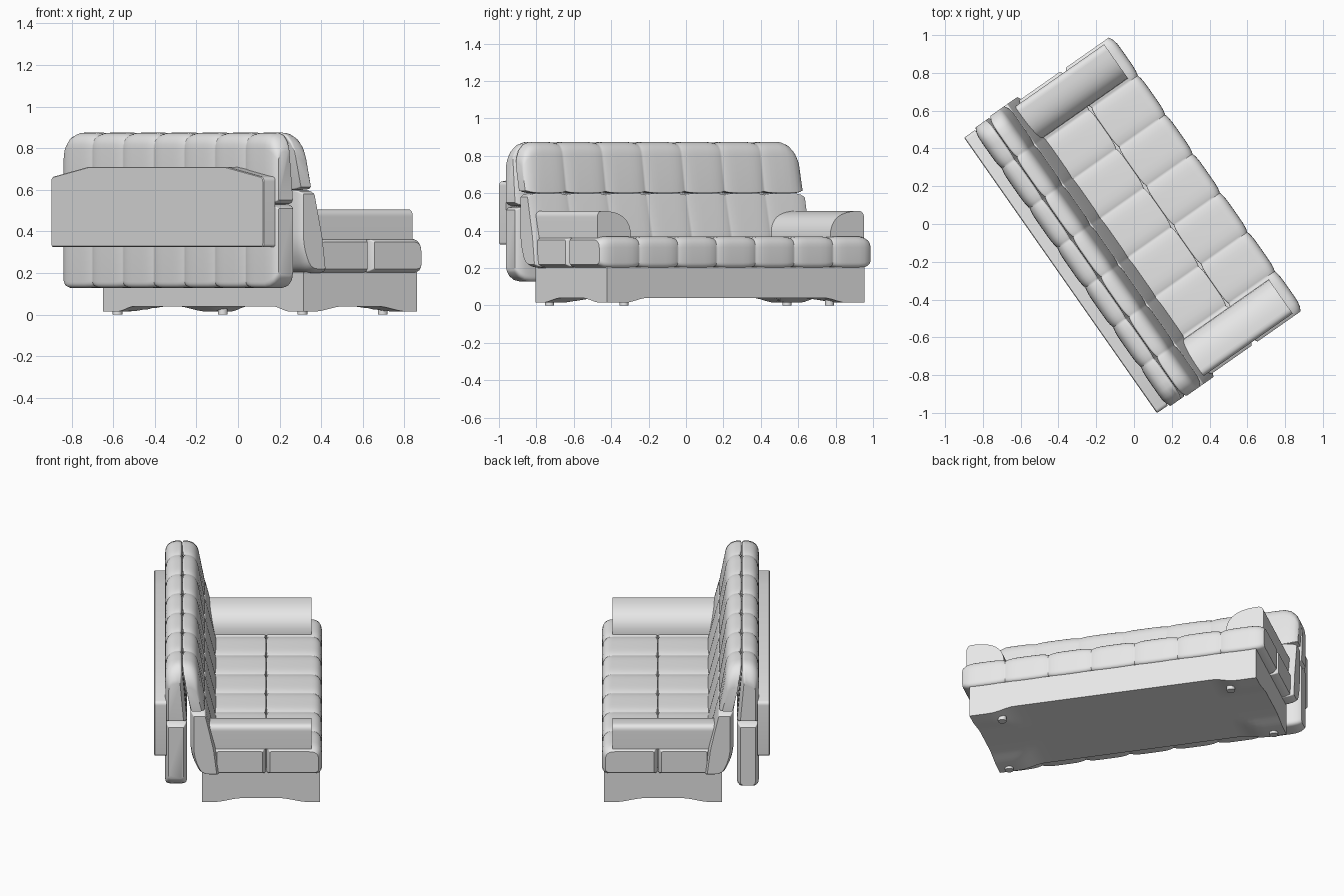
import bpy, bmesh, math
from mathutils import Vector

cube = bpy.data.objects.get("Cube")
if cube:
    bpy.data.objects.remove(cube, do_unlink=True)

TURN = math.radians(35)   # the sofa stands turned on the floor
PANELS = 7

grey = bpy.data.materials.new("grey_fabric")
grey.use_nodes = True
grey.diffuse_color = (0.8, 0.8, 0.8, 1)
grey.node_tree.nodes["Principled BSDF"].inputs["Base Color"].default_value = (0.8, 0.8, 0.8, 1)


def finish(name, bm, angle=35):
    bmesh.ops.recalc_face_normals(bm, faces=bm.faces)
    mesh = bpy.data.meshes.new(name)
    bm.to_mesh(mesh)
    bm.free()
    obj = bpy.data.objects.new(name, mesh)
    bpy.context.collection.objects.link(obj)
    mesh.materials.append(grey)
    obj.rotation_euler.z = TURN
    bpy.ops.object.select_all(action='DESELECT')
    obj.select_set(True)
    bpy.context.view_layer.objects.active = obj
    bpy.ops.object.shade_smooth_by_angle(angle=math.radians(angle))
    return obj


def rounded(corners, steps=6):
    """Polygon of (p, q, radius) corners, each softened by a curve."""
    out = []
    for i, (p, q, r) in enumerate(corners):
        c = Vector((p, q))
        if r == 0:
            out.append(c)
            continue
        before, after = Vector(corners[i - 1][:2]), Vector(corners[(i + 1) % len(corners)][:2])
        a = c + (before - c).normalized() * min(r, 0.9 * (before - c).length)
        b = c + (after - c).normalized() * min(r, 0.9 * (after - c).length)
        for k in range(steps + 1):
            t = k / steps
            out.append(a * (1 - t) ** 2 + c * 2 * t * (1 - t) + b * t * t)
    return out


def loft(name, profile, stations, axis="y", warp=None):
    """Sweep a profile along an axis; each station is (position, inset)."""
    lo = [min(p[i] for p in profile) for i in (0, 1)]
    hi = [max(p[i] for p in profile) for i in (0, 1)]
    mid = [(a + b) / 2 for a, b in zip(lo, hi)]
    half = [(b - a) / 2 for a, b in zip(lo, hi)]
    bm = bmesh.new()
    rings = []
    for pos, inset in stations:
        ring = []
        for p in profile:
            u, w = [mid[i] + (p[i] - mid[i]) * (1 - inset / half[i]) for i in (0, 1)]
            co = Vector((u, pos, w) if axis == "y" else (pos, u, w))
            if warp:
                co.z += warp(co)
            ring.append(bm.verts.new(co))
        rings.append(ring)
    n = len(profile)
    for r0, r1 in zip(rings, rings[1:]):
        for i in range(n):
            j = (i + 1) % n
            bm.faces.new((r0[i], r0[j], r1[j], r1[i]))
    bm.faces.new(rings[0])
    bm.faces.new(rings[-1])
    return finish(name, bm)


def quilted(half_len, seam=0.009, end=0.02, steps=10):
    """Stations for a row of puffed panels divided by seams."""
    width = 2 * half_len / PANELS
    out = []
    for panel in range(PANELS):
        for k in range(steps + 1):
            if k == 0 and panel > 0:
                continue
            t = (1 - math.cos(math.pi * k / steps)) / 2
            outer = (panel == 0 and t < 0.5) or (panel == PANELS - 1 and t > 0.5)
            puff = (1 - math.sin(math.pi * t)) ** 3
            out.append((-half_len + (panel + t) * width, (end if outer else seam) * puff))
    return out


def corner_drop(co):
    """Round the upper corners of the back, and the lower ones at one end."""
    def arc(start, r):
        d = min(max(abs(co.y) - start, 0), r)
        return r - math.sqrt(r * r - d * d)
    top = min(max((co.z - 0.6) / 0.27, 0), 1)
    low = min(max((0.4 - co.z) / 0.27, 0), 1) if co.y < 0 and co.x < -0.28 else 0
    return arc(0.8, 0.105) * -top + arc(0.8, 0.105) * low * 0.6


# Seat cushions, split lengthwise by a seam
seat = quilted(0.885)
loft("seat_rear", rounded([(-0.14, 0.37, 0.01), (-0.14, 0.2, 0.01),
                           (0.16, 0.2, 0.008), (0.16, 0.37, 0.008)]), seat)
loft("seat_front", rounded([(0.16, 0.37, 0.008), (0.16, 0.2, 0.008),
                            (0.476, 0.2, 0.03), (0.476, 0.37, 0.06)]), seat)

# Sloping front of the back, curling under the seat
back = quilted(0.905)
loft("back_upper", rounded([(-0.316, 0.875, 0.015), (-0.27, 0.6, 0.008),
                            (-0.185, 0.6, 0.008), (-0.235, 0.875, 0.07)]), back, warp=corner_drop)
loft("back_lower", rounded([(-0.27, 0.6, 0.008), (-0.27, 0.32, 0.07), (-0.21, 0.2, 0.05),
                            (-0.1, 0.2, 0.01), (-0.125, 0.37, 0.02), (-0.185, 0.6, 0.008)]), back)

# Upright rear cushions
rear = quilted(0.9)
loft("rear_upper", rounded([(-0.413, 0.875, 0.08), (-0.413, 0.53, 0.008),
                            (-0.288, 0.53, 0.008), (-0.318, 0.875, 0.015)]), rear, warp=corner_drop)
loft("rear_lower", rounded([(-0.413, 0.53, 0.008), (-0.413, 0.127, 0.03),
                            (-0.288, 0.127, 0.03), (-0.288, 0.53, 0.008)]), rear, warp=corner_drop)

# Board on the rear with clipped upper corners
board = rounded([(-0.89, 0.325, 0.015), (0.89, 0.325, 0.015), (0.89, 0.66, 0.02),
                 (0.58, 0.71, 0), (-0.58, 0.71, 0), (-0.89, 0.66, 0.02)])
loft("rear_board", board, [(-0.475, 0.004), (-0.471, 0), (-0.405, 0)], axis="x")

# Bolster arms with a long curve on the inner side
for side, label in ((1, "left"), (-1, "right")):
    arm = rounded([(side * 0.65, 0.36, 0), (side * 0.655, 0.505, 0.18),
                   (side * 0.87, 0.505, 0.035), (side * 0.87, 0.36, 0)], 10)
    loft(label + "_arm", arm, [(-0.16, 0), (0.416, 0)], axis="x")


# Plinth, raised underneath except at its corners
def rise(value, flat, end):
    t = min(max((end - abs(value)) / (end - flat), 0), 1)
    return t * t * (3 - 2 * t)


bm = bmesh.new()
bmesh.ops.create_grid(bm, x_segments=24, y_segments=48, size=1)
for v in bm.verts:
    x, y = 0.13 + v.co.x * 0.333, v.co.y * 0.84
    v.co = (x, y, 0.015 + 0.025 * max(rise(x - 0.13, 0.1, 0.27), rise(y, 0.58, 0.72)))
top = bmesh.ops.extrude_face_region(bm, geom=bm.faces[:])["geom"]
for v in top:
    if isinstance(v, bmesh.types.BMVert):
        v.co.z = 0.205
finish("plinth", bm)

# Small round feet
for label, x, y in (("front", 0.38, 0.67), ("rear", -0.165, 0.775)):
    for side, hand in ((1, "left"), (-1, "right")):
        bm = bmesh.new()
        bmesh.ops.create_cone(bm, cap_ends=True, segments=16, radius1=0.024, radius2=0.024, depth=0.04)
        bmesh.ops.translate(bm, verts=bm.verts, vec=(x, y * side, 0.02))
        finish(f"{label}_{hand}_foot", bm)
